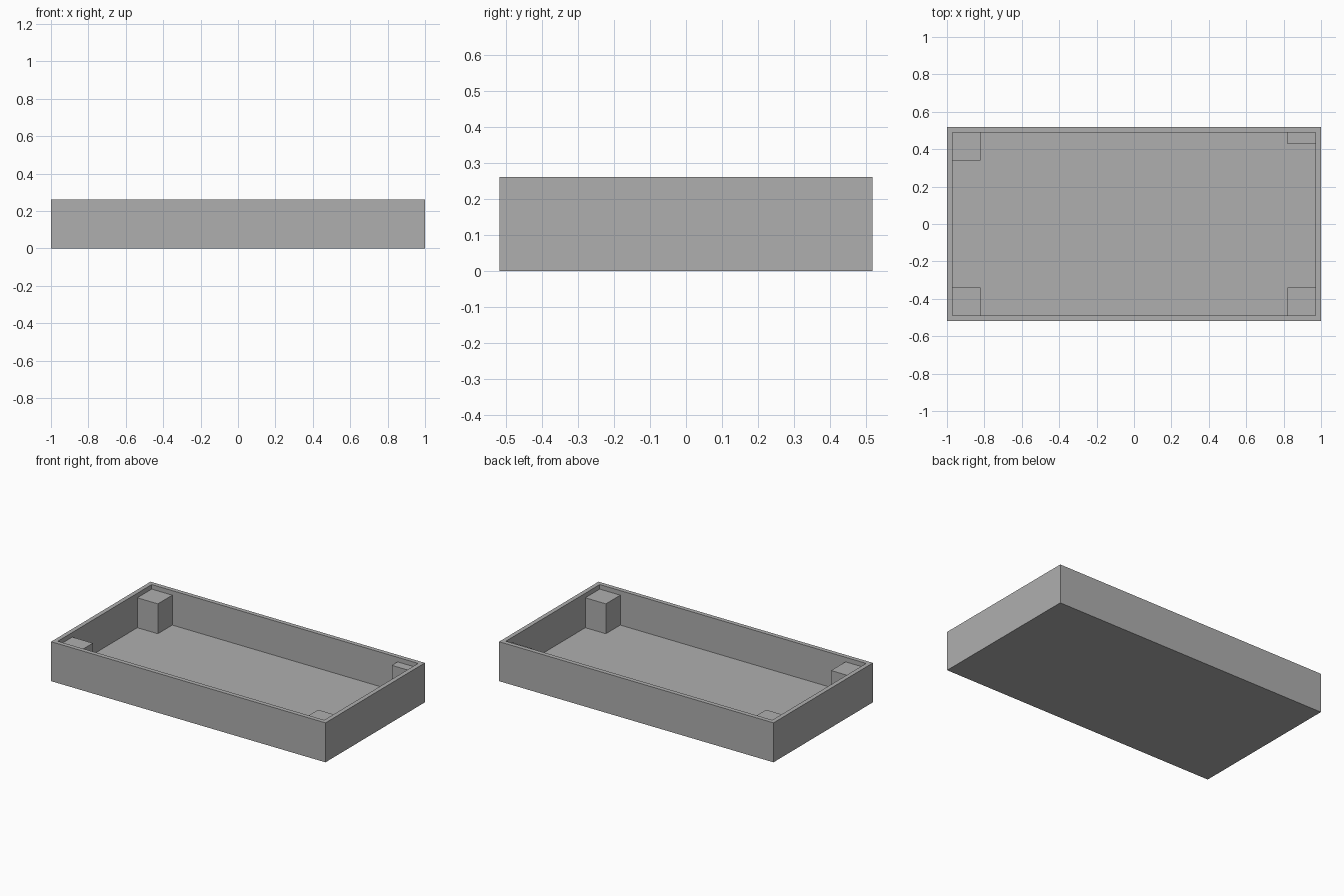
import bpy
import bmesh
from mathutils import Matrix, Vector

if "Cube" in bpy.data.objects:
    bpy.data.objects.remove(bpy.data.objects["Cube"], do_unlink=True)

LENGTH, WIDTH, HEIGHT = 2.0, 1.035, 0.26
WALL, FLOOR = 0.029, 0.033
POST, POST_TOP, THIN_POST = 0.15, 0.23, 0.06
INNER_X, INNER_Y = LENGTH / 2 - WALL, WIDTH / 2 - WALL

grey = bpy.data.materials.new("plain grey")
grey.use_nodes = True
grey.diffuse_color = (0.43, 0.43, 0.43, 1)
grey.node_tree.nodes["Principled BSDF"].inputs["Base Color"].default_value = grey.diffuse_color


def add_box(name, low, high, shape=None):
    """Make a box between two corners, optionally reshaped by a function."""
    low, high = Vector(low), Vector(high)
    bm = bmesh.new()
    placement = Matrix.Translation((low + high) / 2) @ Matrix.Diagonal((*(high - low), 1))
    bmesh.ops.create_cube(bm, size=1, matrix=placement)
    if shape:
        shape(bm)
    mesh = bpy.data.meshes.new(name)
    bm.to_mesh(mesh)
    bm.free()
    mesh.materials.append(grey)
    obj = bpy.data.objects.new(name, mesh)
    bpy.context.collection.objects.link(obj)
    return obj


def hollow(bm):
    """Inset the top face for the rim, then push it down to the floor."""
    bm.faces.ensure_lookup_table()
    top = max(bm.faces, key=lambda f: f.calc_center_median().z)
    bmesh.ops.inset_region(bm, faces=[top], thickness=WALL, use_even_offset=True)
    pit = bmesh.ops.extrude_discrete_faces(bm, faces=[top])["faces"][0]
    bmesh.ops.translate(bm, verts=pit.verts, vec=(0, 0, FLOOR - HEIGHT))


# Open tray
add_box("tray", (-LENGTH / 2, -WIDTH / 2, 0), (LENGTH / 2, WIDTH / 2, HEIGHT), hollow)

# Corner posts, the back left one being thinner
for x_name, sx in (("left", 1), ("right", -1)):
    for y_name, sy in (("front", -1), ("back", 1)):
        depth = THIN_POST if (sx, sy) == (1, 1) else POST
        xs = sorted((sx * INNER_X, sx * (INNER_X - POST)))
        ys = sorted((sy * INNER_Y, sy * (INNER_Y - depth)))
        add_box(f"{y_name}_{x_name}_post", (xs[0], ys[0], FLOOR), (xs[1], ys[1], POST_TOP))
